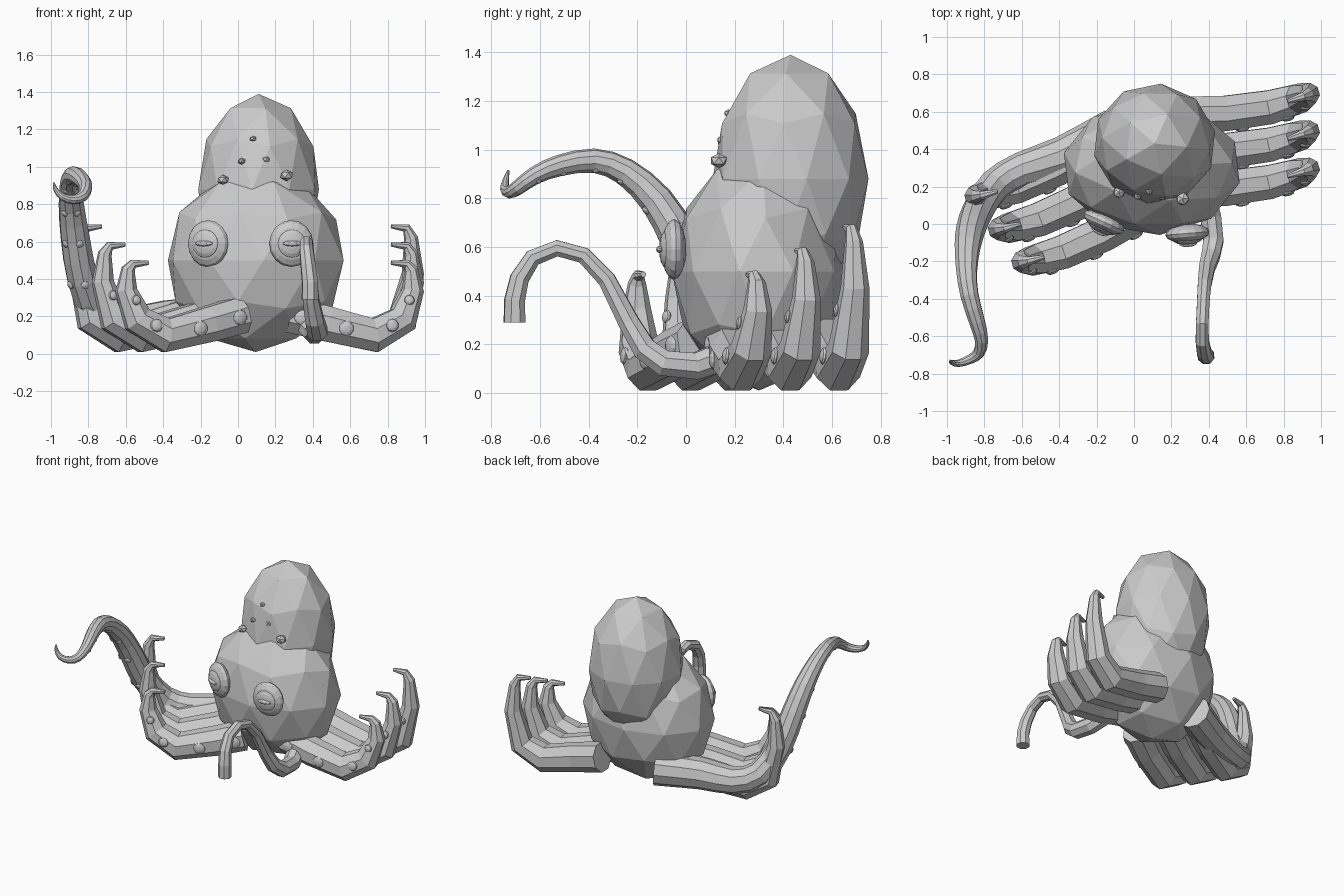
import bpy
import bmesh
import math
from mathutils import Vector, Matrix

if "Cube" in bpy.data.objects:
    bpy.data.objects.remove(bpy.data.objects["Cube"], do_unlink=True)

# One clay grey for everything
grey = bpy.data.materials.new("clay_grey")
grey.use_nodes = True
grey.diffuse_color = (0.6, 0.6, 0.6, 1)
grey.node_tree.nodes["Principled BSDF"].inputs["Base Color"].default_value = (0.6, 0.6, 0.6, 1)


def finish(name, bm):
    bmesh.ops.recalc_face_normals(bm, faces=bm.faces[:])
    mesh = bpy.data.meshes.new(name)
    bm.to_mesh(mesh)
    bm.free()
    mesh.materials.append(grey)
    obj = bpy.data.objects.new(name, mesh)
    bpy.context.collection.objects.link(obj)
    return obj


def add_ball(bm, centre, size, turn=0, detail=2):
    rot = Matrix.Rotation(math.radians(turn), 4, "Z")
    mat = Matrix.Translation(centre) @ Matrix.Diagonal((*size, 1)) @ rot
    bmesh.ops.create_icosphere(bm, subdivisions=detail, radius=1, matrix=mat)


def add_disc(bm, centre, size, rot, segments=16, rings=8):
    """Flattened ball with its pole along local -y."""
    mat = Matrix.Translation(centre) @ rot @ Matrix.Diagonal((*size, 1)) @ Matrix.Rotation(math.pi / 2, 4, "X")
    bmesh.ops.create_uvsphere(bm, u_segments=segments, v_segments=rings, radius=1, matrix=mat)


def face_along(direction):
    return Vector((0, -1, 0)).rotation_difference(direction).to_matrix().to_4x4()


def tangent(pts, i):
    before = pts[i] - pts[i - 1] if i else pts[1] - pts[0]
    after = pts[i + 1] - pts[i] if i < len(pts) - 1 else before
    return (before.normalized() + after.normalized()).normalized()


def rounded(path):
    """Add one curved midpoint between neighbouring path points."""
    p = [Vector(q) for q in path]
    p = [p[0] * 2 - p[1]] + p + [p[-1] * 2 - p[-2]]
    out = []
    for a, b, c, d in zip(p, p[1:], p[2:], p[3:]):
        out += [b, (b + c) * 0.5625 - (a + d) * 0.0625]
    return out + [p[-2]]


def add_tube(bm, path, sides=8):
    """Loft a faceted tube along (x, y, z, radius) points."""
    pts = [Vector(p[:3]) for p in path]
    tan = tangent(pts, 0)
    normal = Vector((0, 0, 1))
    rings = []
    for i, p in enumerate(pts):
        new_tan = tangent(pts, i)
        normal = tan.rotation_difference(new_tan) @ normal
        tan = new_tan
        normal = (normal - tan * normal.dot(tan)).normalized()
        side = tan.cross(normal)
        ring = []
        for k in range(sides):
            a = math.tau * (k + 0.5) / sides
            ring.append(bm.verts.new(p + (normal * math.cos(a) + side * math.sin(a)) * path[i][3]))
        rings.append(ring)
    for a, b in zip(rings, rings[1:]):
        for k in range(sides):
            n = (k + 1) % sides
            bm.faces.new((a[k], a[n], b[n], b[k]))
    bm.faces.new(rings[0])
    bm.faces.new(rings[-1])


# Body and head: faceted egg shapes
for name, centre, size, turn in (("body", (0.095, 0.3, 0.5), (0.482, 0.36, 0.49), 5),
                                 ("head", (0.11, 0.43, 0.88), (0.33, 0.322, 0.51), -6)):
    bm = bmesh.new()
    add_ball(bm, centre, size, turn)
    finish(name, bm)

# Eyes: flattened ball, raised iris and a slit lid
for name, centre, turn in (("right_eye", (-0.16, 0.01, 0.59), -0.42),
                           ("left_eye", (0.285, -0.05, 0.59), 0.08)):
    rot = Matrix.Rotation(turn, 4, "Z")
    out = rot @ Vector((0, -1, 0))
    bm = bmesh.new()
    add_disc(bm, centre, (0.118, 0.05, 0.125), rot)
    add_disc(bm, Vector(centre) + out * 0.032, (0.078, 0.028, 0.078), rot)
    add_disc(bm, Vector(centre) + out * 0.055, (0.052, 0.018, 0.016), rot, 10, 6)
    finish(name, bm)

# Warts on the brow and forehead
bm = bmesh.new()
for x, y, z, r in ((-0.08, 0.17, 0.93, 0.034), (0.26, 0.135, 0.955, 0.038), (0.02, 0.15, 1.03, 0.022),
                   (0.15, 0.15, 1.04, 0.024), (0.08, 0.175, 1.15, 0.02)):
    add_ball(bm, (x, y, z), (r, r, r * 0.8), detail=1)
finish("warts", bm)

# Curled arms: (outward, sideways, height, radius), three on each side
ARM = ((0, 0.055, 0.21, 0.105), (0.2, 0.06, 0.16, 0.102), (0.45, 0.095, 0.1, 0.098), (0.6, 0.14, 0.185, 0.085),
       (0.655, 0.165, 0.34, 0.06), (0.645, 0.16, 0.45, 0.038), (0.62, 0.15, 0.482, 0.025), (0.54, 0.125, 0.487, 0.012))
SUCKERS = (0.3, 1.35, 2.5, 3.6)


def build_arm(name, base, sign, turn, lift):
    rot = Matrix.Rotation(turn, 4, "Z")
    path = []
    for u, v, z, r in ARM:
        p = rot @ Vector((u * sign, v, 0)) + Vector(base)
        path.append((p.x, p.y, z + lift * max(0, z - 0.21) / 0.27, r))
    bm = bmesh.new()
    add_tube(bm, path)
    # Suckers along the front side
    for s in SUCKERS:
        i, f = int(s), s % 1
        a, b = Vector(path[i]), Vector(path[i + 1])
        m = a.lerp(b, f)
        run = (b - a).to_3d().normalized()
        out = rot @ Vector((0, -1, 0))
        out = (out - run * out.dot(run)).normalized()
        size = m[3] * 0.4
        add_disc(bm, m.to_3d() + out * m[3] * 0.92, (size, 0.016, size), face_along(out), 10, 6)
    finish(name, bm)


for n, place in enumerate(("front", "middle", "rear")):
    build_arm("left_" + place + "_arm", (0.28, 0.13 + 0.2 * n, 0), 1, 0, 0.095 * n)
    build_arm("right_" + place + "_arm", (0.045 - 0.125 * n, 0.005 + 0.175 * n, 0), -1, math.radians(32), 0.095 * n)

# Raised tentacle with a curled tip and paired suckers underneath
raised = rounded(((-0.1, 0.5, 0.2, 0.12), (-0.38, 0.36, 0.18, 0.11), (-0.6, 0.29, 0.16, 0.095),
                  (-0.75, 0.2, 0.22, 0.09), (-0.83, 0.08, 0.4, 0.086), (-0.87, -0.02, 0.62, 0.08),
                  (-0.89, -0.12, 0.79, 0.07), (-0.895, -0.25, 0.91, 0.057), (-0.88, -0.38, 0.955, 0.05),
                  (-0.84, -0.52, 0.935, 0.044), (-0.815, -0.62, 0.895, 0.037), (-0.83, -0.69, 0.845, 0.031),
                  (-0.88, -0.725, 0.825, 0.026), (-0.94, -0.745, 0.84, 0.02), (-0.975, -0.74, 0.88, 0.013),
                  (-0.985, -0.73, 0.915, 0.005)))
bm = bmesh.new()
add_tube(bm, raised, 10)
for i in range(6, 22, 2):
    a, b = raised[i], raised[i + 1]
    run = (b - a).to_3d().normalized()
    side = run.cross(Vector((0, 0, 1))).normalized()
    under = run.cross(side).normalized()
    for s in (-0.6, 0.6):
        out = (under + side * s).normalized()
        size = a[3] * 0.24 + 0.003
        add_disc(bm, a.to_3d() + out * a[3] * 0.95, (size, size * 0.6, size), face_along(out), 8, 5)
finish("raised_tentacle", bm)

# Front tentacle arching up and drooping to a blunt end
bm = bmesh.new()
add_tube(bm, ((0.36, 0.2, 0.17, 0.065), (0.41, 0.04, 0.11, 0.06), (0.425, -0.09, 0.122, 0.058),
              (0.41, -0.17, 0.18, 0.053), (0.39, -0.235, 0.29, 0.046), (0.377, -0.325, 0.465, 0.039),
              (0.37, -0.42, 0.565, 0.036), (0.365, -0.53, 0.595, 0.036), (0.365, -0.63, 0.555, 0.038),
              (0.375, -0.685, 0.47, 0.042), (0.385, -0.705, 0.38, 0.045), (0.385, -0.705, 0.29, 0.047)))
finish("front_tentacle", bm)
